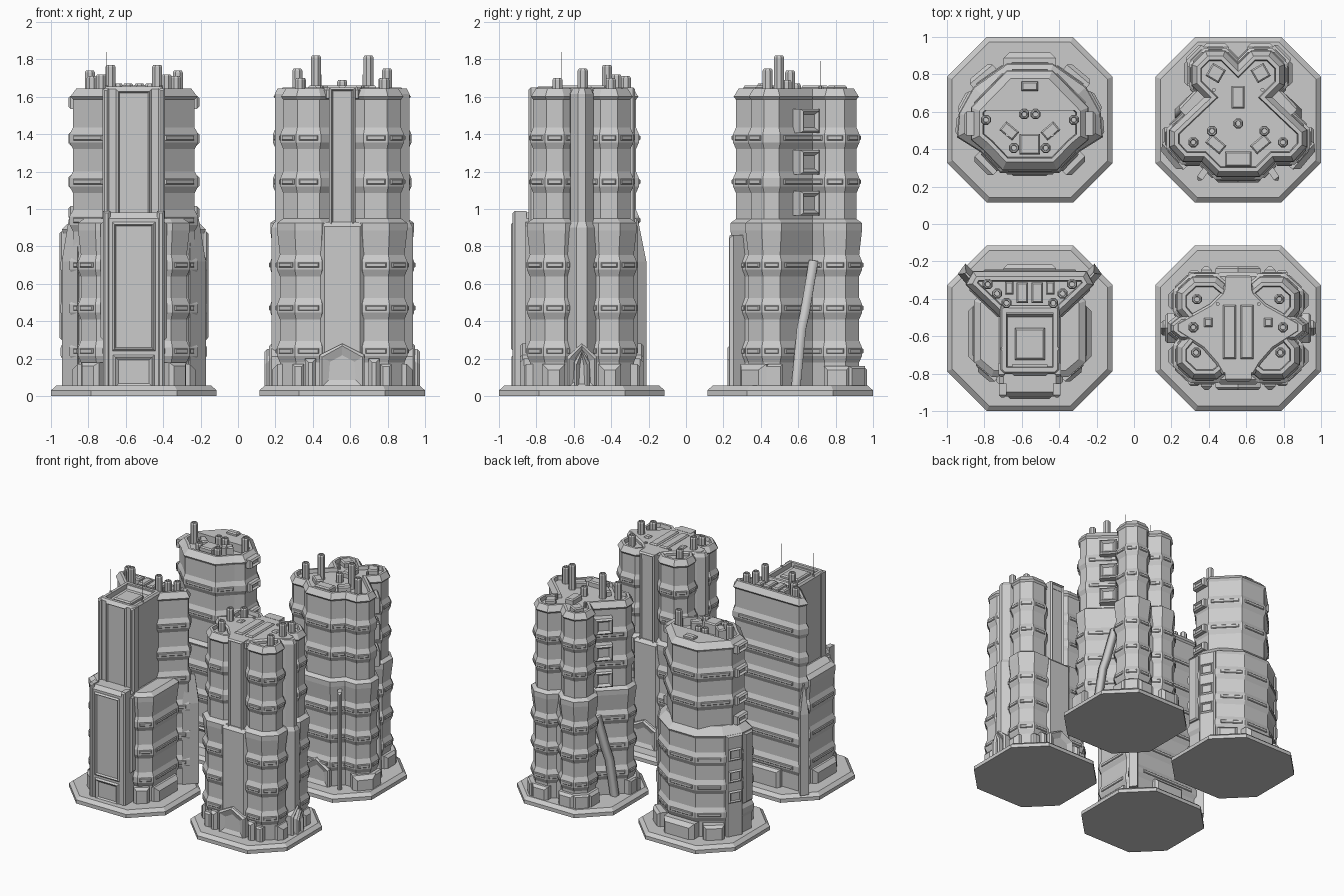
import bpy, bmesh, math
from mathutils import Vector

if "Cube" in bpy.data.objects:
    bpy.data.objects.remove(bpy.data.objects["Cube"])

LOW, HIGH = (0.24, 0.47, 0.70), (0.94, 1.145, 1.38)
ROOF = [(1.585, 0), (1.60, .012), (1.645, -.015), (1.645, -.035), (1.615, -.04)]
SHOULDER = [(0.885, .015), (0.925, .015), (0.95, -.02)]


def finish(name, bm):
    bmesh.ops.recalc_face_normals(bm, faces=bm.faces[:])
    me = bpy.data.meshes.new(name)
    bm.to_mesh(me)
    bm.free()
    bpy.context.collection.objects.link(bpy.data.objects.new(name, me))


def plan(half):
    """Mirror a right-hand outline (front to back) into a closed outline."""
    return half + [(-x, y) for x, y in reversed(half) if x > 0]


def offset(pts, d):
    out = []
    for i, p in enumerate(pts):
        a, b, c = Vector(pts[i - 1]), Vector(p), Vector(pts[(i + 1) % len(pts)])
        e, f = (b - a).normalized(), (c - b).normalized()
        n, m = Vector((e.y, -e.x)), Vector((f.y, -f.x))
        out.append(b + (n + m) * d / max(1 + n.dot(m), .3))
    return out


def add_loft(bm, c, pts, levels):
    rings = [[bm.verts.new((c[0] + p.x, c[1] + p.y, z)) for p in offset(pts, d)] for z, d in levels]
    n = len(pts)
    for r, s in zip(rings, rings[1:]):
        for i in range(n):
            bm.faces.new((r[i], r[(i + 1) % n], s[(i + 1) % n], s[i]))
    bm.faces.new(rings[0])
    bm.faces.new(rings[-1])


def loft(name, c, pts, levels):
    bm = bmesh.new()
    add_loft(bm, c, pts, levels)
    finish(name, bm)


def wall_block(bm, c, pos, ang, w, z0, z1, out, inset=.012, peak=0, recess=0):
    """Bevelled block standing out of a wall; ang is the outward direction."""
    n = Vector((math.cos(ang), math.sin(ang)))
    t = Vector((-n.y, n.x))
    o = Vector(c) + Vector(pos)
    rings = []
    for d, k in ((-.05, 0), (out - inset, 0), (out, inset)):
        low = z0 if z0 < .07 else z0 + k
        prof = [(-w / 2 + k, low), (w / 2 - k, low), (w / 2 - k, z1 - k), (-w / 2 + k, z1 - k)]
        if peak:
            prof.insert(3, (0, peak - k))
        rings.append([bm.verts.new((*(o + n * d + t * u), z)) for u, z in prof])
    m = len(rings[0])
    for r, s in zip(rings, rings[1:]):
        for i in range(m):
            bm.faces.new((r[i], r[(i + 1) % m], s[(i + 1) % m], s[i]))
    bm.faces.new(rings[0][::-1])
    face = bm.faces.new(rings[-1])
    if recess:
        face.normal_update()
        bmesh.ops.inset_individual(bm, faces=[face], thickness=recess, depth=-.018)


def body(name, c, half, z0, bands, top, grow=0.0, plain=None):
    """Tower storey block with flared floor bands and window ledges."""
    pts = [tuple(p) for p in offset(plan(half), grow)]
    lev = [(z0, 0)]
    for z in bands:
        lev += [(z - .06, 0), (z - .025, .015), (z + .02, .015), (z + .055, 0)]
    loft(name, c, pts, [l for l in lev if l[0] >= z0] + top)
    bm = bmesh.new()
    for i, p in enumerate(pts):
        q = Vector(pts[(i + 1) % len(pts)])
        e, mid = q - Vector(p), (q + Vector(p)) / 2
        if e.length > .085 and not (plain and abs(mid.x) > plain):
            for z in bands:
                wall_block(bm, c, mid, math.atan2(-e.x, e.y),
                           e.length * .84, z - .014, z + .014, .023, .005)
    finish(name + "_window_ledges", bm)


def blocks(name, c, items):
    """Items: x, y, angle in degrees, width, z0, z1, out, then options; mirrored in x."""
    bm = bmesh.new()
    for x, y, a, w, z0, z1, out, *opt in items:
        for s in ((1, -1) if x else (1,)):
            ang = math.radians(a if s > 0 else 180 - a)
            wall_block(bm, c, (x * s, y), ang, w, z0, z1, out, **(opt[0] if opt else {}))
    finish(name, bm)


def roof_kit(name, c, stacks, masts, panels):
    bm = bmesh.new()
    octo = [(.029 * math.cos(math.pi * (k + .5) / 4), .029 * math.sin(math.pi * (k + .5) / 4)) for k in range(8)]
    for x, y, top in stacks:
        for s in ((1, -1) if x else (1,)):
            add_loft(bm, (c[0] + s * x, c[1] + y), octo,
                     [(1.56, 0), (top - .01, 0), (top, -.006), (top, -.012), (top - .015, -.014)])
    finish(name + "_chimneys", bm)
    bm = bmesh.new()
    for x, y, top in masts:
        for s in (1, -1):
            add_loft(bm, (c[0] + s * x, c[1] + y), octo, [(1.6, -.017), (1.66, -.017), (1.66, -.026), (top, -.026)])
    finish(name + "_antennas", bm)
    bm = bmesh.new()
    for x, y, w, d, rot in panels:
        for s in ((1, -1) if x else (1,)):
            ca, sa = math.cos(math.radians(rot * s)), math.sin(math.radians(rot * s))
            r = [(u * ca - v * sa, u * sa + v * ca) for u, v in ((-w / 2, -d / 2), (w / 2, -d / 2), (w / 2, d / 2), (-w / 2, d / 2))]
            add_loft(bm, (c[0] + s * x, c[1] + y), r, [(1.56, 0), (1.65, 0), (1.66, -.008)])
    finish(name + "_roof_panels", bm)


# octagonal bases
O = .557
octagon = [(.23, -.443), (.443, -.23), (.443, .23), (.23, .443)]
for nm, c in (("slab", (-O, -O)), ("lobed", (O, -O)), ("cross", (O, O)), ("hex", (-O, O))):
    loft(nm + "_tower_base", c, plan(octagon), [(0, 0), (.03, 0), (.055, -.028)])

# slab tower, front left
c = (-O, -O)
body("slab_tower_back", c, [(.14, .06), (.325, .235), (.295, .29)], .05, LOW + HIGH, ROOF)
body("slab_tower_wings", c, [(.20, -.245), (.283, -.175), (.283, .14), (.24, .19)], .05, LOW, SHOULDER)
shaft = [(.14, -.245), (.16, -.225), (.16, .12)]
loft("slab_tower_upper_shaft", c, plan(shaft), [(.9, 0), (1.64, 0), (1.655, -.012), (1.655, -.035), (1.62, -.04)])
loft("slab_tower_lower_shaft", c, plan([(.15, -.365), (.165, -.35), (.165, .1)]), [(.05, 0), (.95, 0), (.98, -.025)])
loft("slab_tower_shaft_roof_hatch", c, [(-.08, -.17), (.08, -.17), (.08, .0), (-.08, .0)], [(1.58, 0), (1.635, 0), (1.645, -.01)])
blocks("slab_tower_trim", c, [
    (0, -.245, -90, .19, .96, 1.64, .012, dict(recess=.015)),
    (0, -.365, -90, .23, .24, .93, .014, dict(recess=.015)),
    (0, -.365, -90, .22, .05, .22, .012, dict(recess=.035)),
    (.145, -.345, -90, .04, .05, .99, .025), (.15, -.235, -90, .035, .95, 1.645, .025),
    (.285, -.03, 0, .3, .05, .17, .045, dict(inset=.03)),
    (.22, -.23, -50, .12, .05, .18, .04, dict(inset=.02)),
    (0, .29, 90, .28, .05, .2, .05, dict(inset=.02)),
    (.165, -.2, 0, .2, .3, .93, .012)])
for s in (1, -1):
    fin = [(.26, .26), (.30, .19), (.385, .29), (.345, .345)]
    fin = fin if s > 0 else [(-x, y) for x, y in reversed(fin)]
    loft("slab_tower_corner_fin", c, fin, [(.05, 0), (.72, 0), (.95, -.03)])
roof_kit("slab_tower", c, [(.225, .235, 1.71), (.175, .185, 1.72), (.125, .135, 1.77)],
         [(.145, -.11, 1.84)], [(.04, .19, .06, .11, 0), (.11, .215, .045, .07, 0)])

# lobed tower, front right
c = (O, -O)
lobes = [(.06, -.21), (.12, -.26), (.24, -.26), (.315, -.19), (.315, -.10), (.26, -.035)]
lobes += [(x, -y) for x, y in reversed(lobes)]
body("lobed_tower_lower", c, lobes, .05, LOW, SHOULDER, .018)
body("lobed_tower_upper", c, lobes, .9, HIGH[1:], ROOF)
items = []
for y, a in ((-.25, -90), (.25, 90)):
    items += [(0, y, a, .14, .9, 1.65, .035, dict(recess=.012)), (0, y, a, .24, .05, .93, .05, dict(inset=.025)),
              (0, y, a, .24, .05, .22, .08, dict(peak=.28, recess=.05)),
              (.17, y, a, .06, .05, .2, .08, dict(inset=.02)), (.235, y, a, .06, .05, .17, .06)]
for y in (-.15, .15):
    items += [(.32, y, 0, .12, .05, .17, .055, dict(inset=.03))]
items += [(.345, 0, 0, .16, .05, .21, .045, dict(peak=.28, recess=.03)), (.37, 0, 0, .08, .05, .18, .045, dict(peak=.25, recess=.018))]
blocks("lobed_tower_portals", c, items)
for s in (1, -1):
    for nm, z0, top, g in (("lower", .05, .93, .018), ("upper", .9, 1.645, 0)):
        fin = [(.24, -.07), (.31, -.06), (.36, -.02), (.36, .02), (.31, .06), (.24, .07)]
        fin = fin if s > 0 else [(-x, y) for x, y in reversed(fin)]
        loft("lobed_tower_side_fin_" + nm, c, fin, [(z0, g), (top - .03, g), (top, g - .015)])
deck = [(.085, -.25), (.12, -.19), (.19, -.11), (.33, -.02), (.33, .03), (.15, .13), (.09, .19), (.06, .27)]
loft("lobed_tower_roof_deck", c, plan(deck), [(1.59, 0), (1.635, 0), (1.648, -.012)])
roof_kit("lobed_tower", c, [(.22, .155, 1.70), (.24, .005, 1.75), (.225, -.13, 1.70)],
         [(.11, .13, 1.72)], [(.047, -.02, .07, .29, 0), (.16, .03, .045, .05, 0)])

# cross-shaped tower, back right
c = (O, O)
cross = [(.11, -.29), (.19, -.21), (.29, -.21), (.355, -.14), (.355, -.06), (.165, .12),
         (.235, .19), (.235, .29), (.17, .355), (.075, .355), (0, .28)]
body("cross_tower_lower", c, cross, .05, LOW, SHOULDER, .014)
body("cross_tower_upper", c, cross, .9, HIGH[1:], ROOF)
items = [(.235, .075, 43, .14, z - .065, z + .065, .055, dict(recess=.025)) for z in (1.03, 1.25, 1.47)]
items += [(0, -.29, -90, .24, .05, .2, .045, dict(peak=.27, recess=.05)), (.33, -.18, -40, .18, .05, .17, .055, dict(inset=.03)),
          (.36, -.09, 0, .1, .05, .17, .045), (.24, .25, 0, .14, .05, .16, .05, dict(inset=.02)),
          (.12, .36, 90, .14, .05, .16, .05, dict(inset=.02)), (.21, .33, 45, .12, .05, .16, .05),
          (.165, -.255, -55, .035, .05, .86, .085, dict(inset=.015)), (0, .29, 90, .1, .05, .9, .03)]
blocks("cross_tower_trim", c, items)
for s in (1, -1):
    cu = bpy.data.curves.new("leaning_pipe", 'CURVE')
    cu.dimensions = '3D'
    cu.bevel_depth, cu.bevel_resolution, cu.use_fill_caps = .035, 0, True
    sp = cu.splines.new('POLY')
    path = [(.315, .03, .04), (.285, .06, .36), (.265, .08, .45), (.215, .125, .72)]
    sp.points.add(len(path) - 1)
    for pt, (x, y, z) in zip(sp.points, path):
        pt.co = (c[0] + s * x, c[1] + y, z, 1)
    bpy.context.collection.objects.link(bpy.data.objects.new("cross_tower_leaning_pipe", cu))
roof_kit("cross_tower", c, [(.24, -.12, 1.75), (.14, -.06, 1.82), (0, -.02, 1.69)], [(.13, .16, 1.79)],
         [(0, -.21, .14, .08, 0), (.12, .25, .08, .08, 30), (0, .12, .07, .12, 0), (.12, -.13, .1, .06, 40)])

# hexagonal tower, back left
c = (-O, O)
hexa = [(.14, -.255), (.24, -.15), (.30, -.10), (.30, .06), (.115, .25)]
wide = [(.15, -.27), (.255, -.16), (.375, -.085), (.365, .03), (.29, .165), (.12, .285)]
body("hex_tower_lower", c, wide, .05, LOW, [(.87, 0), (.89, .01), (.95, -.05)], 0, .3)
body("hex_tower_upper", c, hexa, .88, HIGH[1:],
     [(1.57, 0), (1.59, .012), (1.635, -.03), (1.635, -.05), (1.57, -.055)], 0, .29)
loft("hex_tower_rear_deck", c, plan([(.26, .05), (.1, .21)]), [(1.5, 0), (1.635, 0)])
items = [(.30, -.02, 0, .13, z - .035, z + .035, .05, dict(recess=.012)) for z in (.98, 1.145, 1.375, 1.57)]
items += [(.37, -.03, 5, .1, .3, .88, .025)]
# broad plain side walls with three windows each
items += [(.335, .09, 29, .14, .05, .89, .022)]
items += [(.345, .095, 29, .11, z - .05, z + .05, .022, dict(recess=.015)) for z in (.38, .55, .73)]
items += [(0, .29, 90, .28, .05, .18, .07, dict(inset=.03)), (.21, -.21, -45, .14, .05, .18, .07, dict(inset=.02)),
          (.24, .22, 50, .16, .05, .17, .05, dict(inset=.02)), (0, -.27, -90, .2, .05, .22, .03, dict(recess=.04))]
blocks("hex_tower_trim", c, items)
roof_kit("hex_tower", c, [(.235, .0, 1.74), (.085, -.15, 1.67), (.03, .03, 1.67)], [(.12, -.08, 1.68)],
         [(0, -.13, .11, .11, 0), (.11, -.06, .09, .06, 40), (0, .18, .09, .05, 0)])
